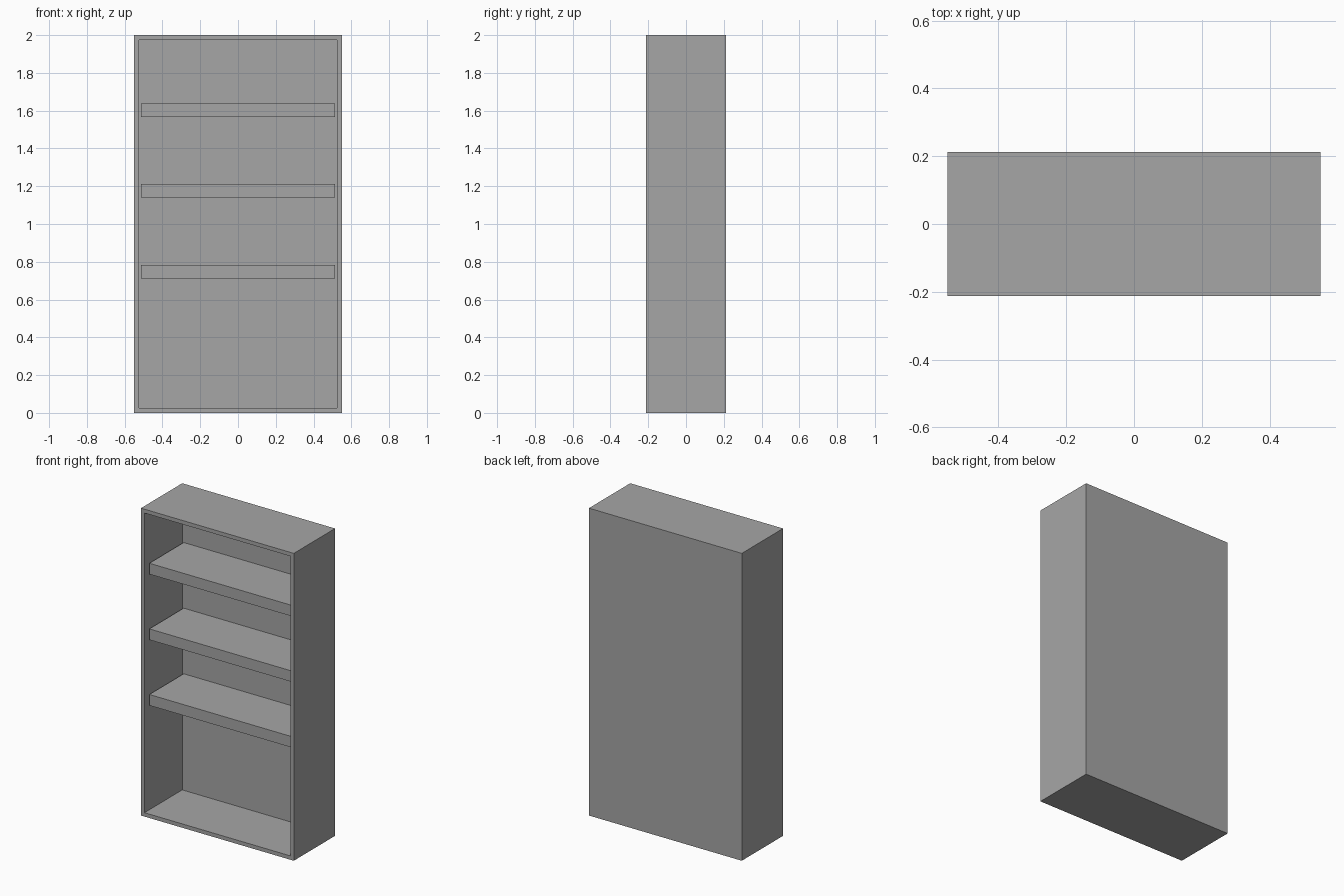
import bpy
import bmesh
from mathutils import Matrix, Vector

cube = bpy.data.objects.get("Cube")
if cube:
    bpy.data.objects.remove(cube, do_unlink=True)

WIDTH, DEPTH, HEIGHT = 1.1, 0.424, 2.0
BOARD = 0.0355             # thickness of the case walls and the back
SHELF = 2 * BOARD          # thickness of the shelves
SHELF_HEIGHTS = (0.748, 1.175, 1.602)

grey = bpy.data.materials.new("grey")
grey.use_nodes = True
grey.diffuse_color = (0.38, 0.38, 0.38, 1)
grey.node_tree.nodes["Principled BSDF"].inputs["Base Color"].default_value = grey.diffuse_color


def box(bm, size, centre):
    """Add a box of the given size around a centre."""
    matrix = Matrix.Translation(centre) @ Matrix.Diagonal((*size, 1))
    bmesh.ops.create_cube(bm, size=1, matrix=matrix)


def finish(bm, name):
    """Turn the bmesh into a named grey object."""
    bmesh.ops.recalc_face_normals(bm, faces=bm.faces)
    mesh = bpy.data.meshes.new(name)
    bm.to_mesh(mesh)
    bm.free()
    mesh.materials.append(grey)
    obj = bpy.data.objects.new(name, mesh)
    bpy.context.collection.objects.link(obj)
    return obj


# Case: a box whose front is inset and pushed in, leaving walls and a back
bm = bmesh.new()
box(bm, (WIDTH, DEPTH, HEIGHT), (0, 0, HEIGHT / 2))
bm.normal_update()
front = min(bm.faces, key=lambda f: f.calc_center_median().y)
bmesh.ops.inset_region(bm, faces=[front], thickness=BOARD)
pushed = bmesh.ops.extrude_discrete_faces(bm, faces=[front])["faces"][0]
bmesh.ops.translate(bm, verts=pushed.verts, vec=Vector((0, DEPTH - BOARD, 0)))
finish(bm, "case")

# Shelves: set back from the front edge and reaching the back panel
for number, z in enumerate(SHELF_HEIGHTS, 1):
    bm = bmesh.new()
    box(bm, (WIDTH - 2 * BOARD, DEPTH - 2 * BOARD, SHELF), (0, 0, z))
    finish(bm, f"shelf_{number}")
